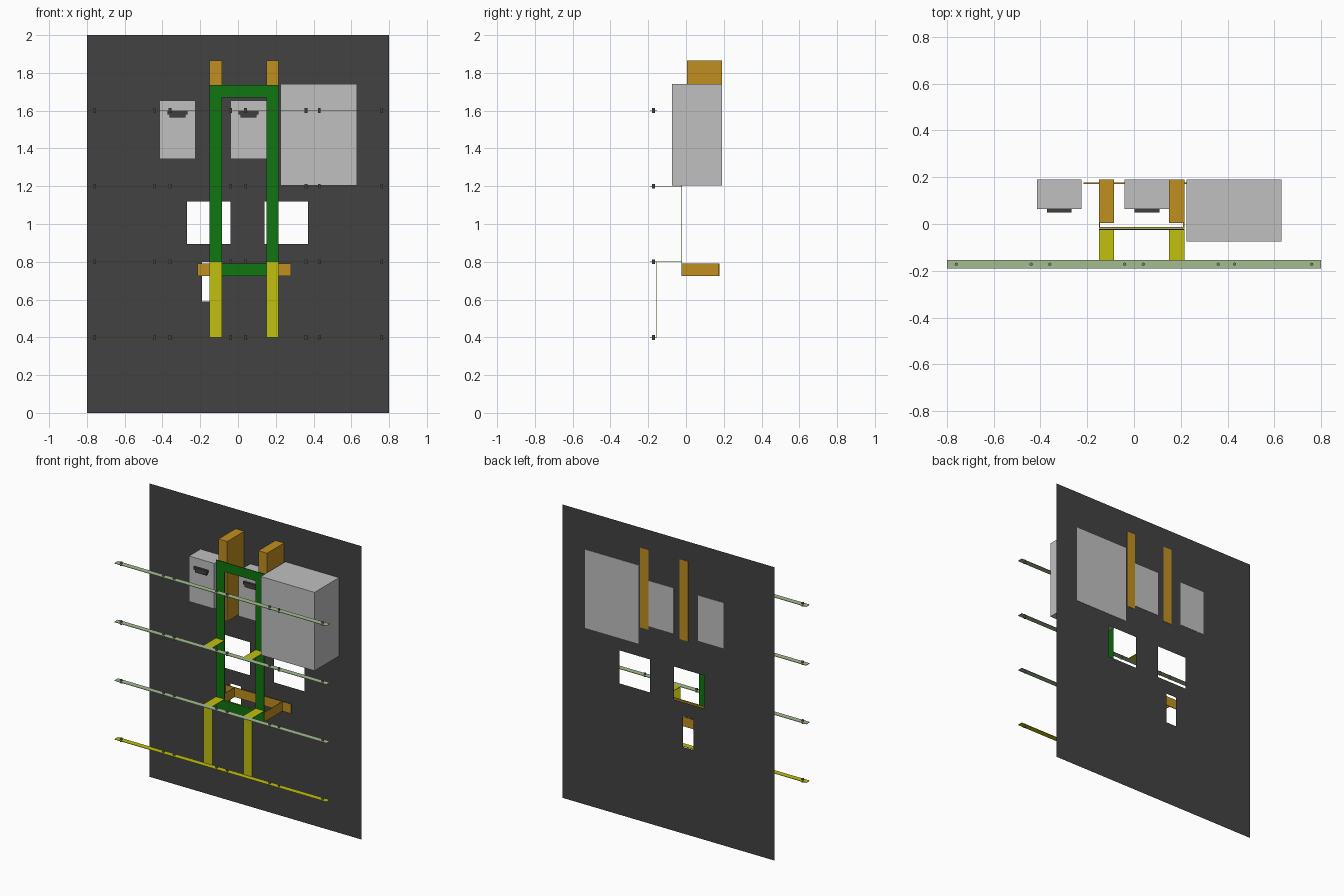
import bpy, bmesh

cube = bpy.data.objects.get("Cube")
if cube:
    bpy.data.objects.remove(cube, do_unlink=True)


def material(name, r, g, b):
    col = [(c / 255 / 12.92 if c < 11 else ((c / 255 + 0.055) / 1.055) ** 2.4) for c in (r, g, b)] + [1]
    m = bpy.data.materials.new(name)
    m.use_nodes = True
    m.diffuse_color = col
    m.node_tree.nodes["Principled BSDF"].inputs["Base Color"].default_value = col
    return m


PANEL = material("charcoal panel", 66, 66, 66)
GREY = material("light grey", 192, 192, 192)
DARK = material("dark handle", 62, 62, 62)
GREEN = material("frame green", 16, 118, 16)
YELLOW = material("bracket yellow", 192, 192, 16)
WOOD = material("ochre wood", 192, 144, 32)
PALE = material("pale green", 163, 188, 144)
STEEL = material("bolt steel", 125, 130, 125)


def finish(name, bm, mat):
    me = bpy.data.meshes.new(name)
    bm.to_mesh(me)
    bm.free()
    me.materials.append(mat)
    ob = bpy.data.objects.new(name, me)
    bpy.context.collection.objects.link(ob)
    return ob


def box(name, x, y, z, mat):
    """Box from three (low, high) ranges."""
    bm = bmesh.new()
    bmesh.ops.create_cube(bm, size=1)
    for v in bm.verts:
        v.co = [(lo + hi) / 2 + c * (hi - lo) for c, (lo, hi) in zip(v.co, (x, y, z))]
    return finish(name, bm, mat)


# Back panel: a sheet with three rectangular openings
holes = [((-0.27, -0.04), (0.895, 1.12)), ((0.14, 0.37), (0.895, 1.12)), ((-0.19, -0.11), (0.59, 0.80))]
xs = sorted({-0.8, 0.8, *[c for h in holes for c in h[0]]})
zs = sorted({0, 2, *[c for h in holes for c in h[1]]})
bm = bmesh.new()
for x0, x1 in zip(xs, xs[1:]):
    for z0, z1 in zip(zs, zs[1:]):
        cx, cz = (x0 + x1) / 2, (z0 + z1) / 2
        if any(h[0][0] < cx < h[0][1] and h[1][0] < cz < h[1][1] for h in holes):
            continue
        corners = [(x0, z0), (x1, z0), (x1, z1), (x0, z1)]
        bm.faces.new([bm.verts.new((x, 0.188, z)) for x, z in corners])
bmesh.ops.remove_doubles(bm, verts=bm.verts, dist=0.0001)
finish("back_panel", bm, PANEL)

# Cabinets and their handles
box("large_cabinet", (0.225, 0.63), (-0.075, 0.19), (1.205, 1.74), GREY)
for side, x in (("right", -0.415), ("left", -0.04)):
    box(side + "_small_cabinet", (x, x + 0.19), (0.065, 0.19), (1.345, 1.655), GREY)
    box(side + "_handle_bar", (x + 0.043, x + 0.148), (0.05, 0.066), (1.58, 1.598), DARK)
    box(side + "_handle_lip", (x + 0.053, x + 0.138), (0.052, 0.066), (1.563, 1.58), DARK)

# Uprights: timber posts, frame stiles and stepped brackets share two columns
FRAME_Y = (-0.025, -0.021)
for side, x in (("right", (-0.15, -0.085)), ("left", (0.15, 0.215))):
    box(side + "_timber_post", x, (0.005, 0.19), (1.32, 1.865), WOOD)
    box(side + "_frame_stile", x, FRAME_Y, (0.725, 1.735), GREEN)
    box(side + "_bracket_leg", x, (-0.156, -0.153), (0.4, 0.8), YELLOW)
    for level, z in (("lower", 0.8), ("upper", 1.2)):
        box(f"{side}_{level}_bracket_shelf", x, (-0.155, -0.022), (z - 0.0015, z + 0.0015), YELLOW)

# Frame rails
for level, z in (("bottom", 0.725), ("top", 1.67)):
    box(level + "_frame_rail", (-0.085, 0.15), FRAME_Y, (z, z + 0.065), GREEN)

# Thin wooden tray below the frame
TRAY_Z = (0.725, 0.79)
box("tray_back_board", (-0.215, 0.28), (0.172, 0.177), TRAY_Z, WOOD)
box("tray_front_board", (-0.15, 0.215), (-0.02, -0.012), TRAY_Z, WOOD)
for side, x in (("right", -0.15), ("left", 0.21)):
    box(side + "_tray_side_board", (x, x + 0.005), (-0.02, 0.172), TRAY_Z, WOOD)

# Horizontal strips with bolts
for i, z in enumerate((0.4, 0.8, 1.2, 1.6)):
    box(f"strip_{i + 1}", (-0.8, 0.8), (-0.19, -0.153), (z - 0.0015, z + 0.0015), PALE if i else YELLOW)
    bm = bmesh.new()
    for x in (-0.76, -0.44, -0.36, -0.04, 0.04, 0.36, 0.43, 0.76):
        new = bmesh.ops.create_cone(bm, cap_ends=True, segments=8, radius1=0.007, radius2=0.007, depth=0.026)
        bmesh.ops.translate(bm, verts=new["verts"], vec=(x, -0.172, z))
    finish(f"strip_{i + 1}_bolts", bm, STEEL)
